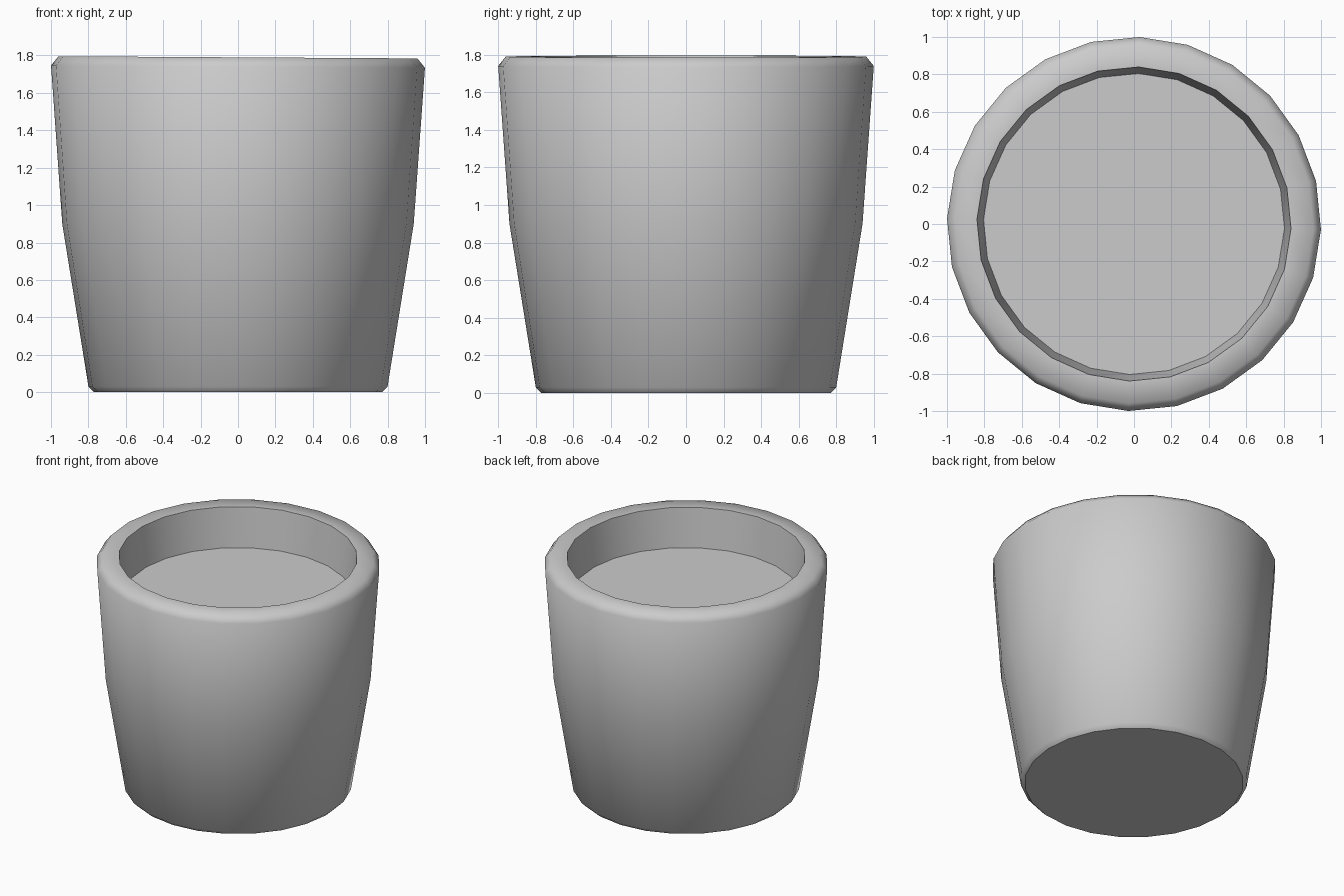
import bpy
import bmesh
from math import cos, sin, radians, tau

SIDES = 24
TURN = radians(-1.7)

default_cube = bpy.data.objects.get("Cube")
if default_cube:
    bpy.data.objects.remove(default_cube, do_unlink=True)

# Plain grey clay
clay = bpy.data.materials.new("grey clay")
clay.use_nodes = True
grey = (0.6, 0.6, 0.6, 1.0)
clay.diffuse_color = grey
clay.node_tree.nodes["Principled BSDF"].inputs["Base Color"].default_value = grey


def lathe(name, profile, cap_start, cap_end):
    """Revolve (radius, height) points; the rim leans very slightly to one side."""
    bm = bmesh.new()
    rings = []
    for r, z in profile:
        ring = []
        for i in range(SIDES):
            a = TURN + tau * i / SIDES
            x, y = r * cos(a), r * sin(a)
            lean = -0.006 * x if z > 1.7 else 0
            ring.append(bm.verts.new((x, y, z + lean)))
        rings.append(ring)
    for low, high in zip(rings, rings[1:]):
        for i in range(SIDES):
            j = (i + 1) % SIDES
            bm.faces.new((low[i], low[j], high[j], high[i]))
    if cap_start:
        bm.faces.new(rings[0][::-1])
    if cap_end:
        bm.faces.new(rings[-1])
    for f in bm.faces:
        f.smooth = True
    # Crisp edges around the underside, the mouth and the inner floor
    sharp_rings = (rings[0], rings[-3], rings[-2], rings[-1])
    sharp = {frozenset((ring[i], ring[(i + 1) % SIDES]))
             for ring in (sharp_rings[0], sharp_rings[2], sharp_rings[3])
             for i in range(SIDES)}
    for e in bm.edges:
        if frozenset(e.verts) in sharp:
            e.smooth = False
    mesh = bpy.data.meshes.new(name)
    bm.to_mesh(mesh)
    bm.free()
    mesh.materials.append(clay)
    obj = bpy.data.objects.new(name, mesh)
    bpy.context.collection.objects.link(obj)
    return obj


# Tapered pot: underside, bulging wall, rounded rim, inner wall and floor
lathe("plant_pot", [
    (0.77, 0.0),
    (0.80, 0.03),
    (0.94, 0.90),
    (1.0, 1.74),
    (0.96, 1.79),
    (0.84, 1.79),
    (0.805, 1.49),
], cap_start=True, cap_end=True)
